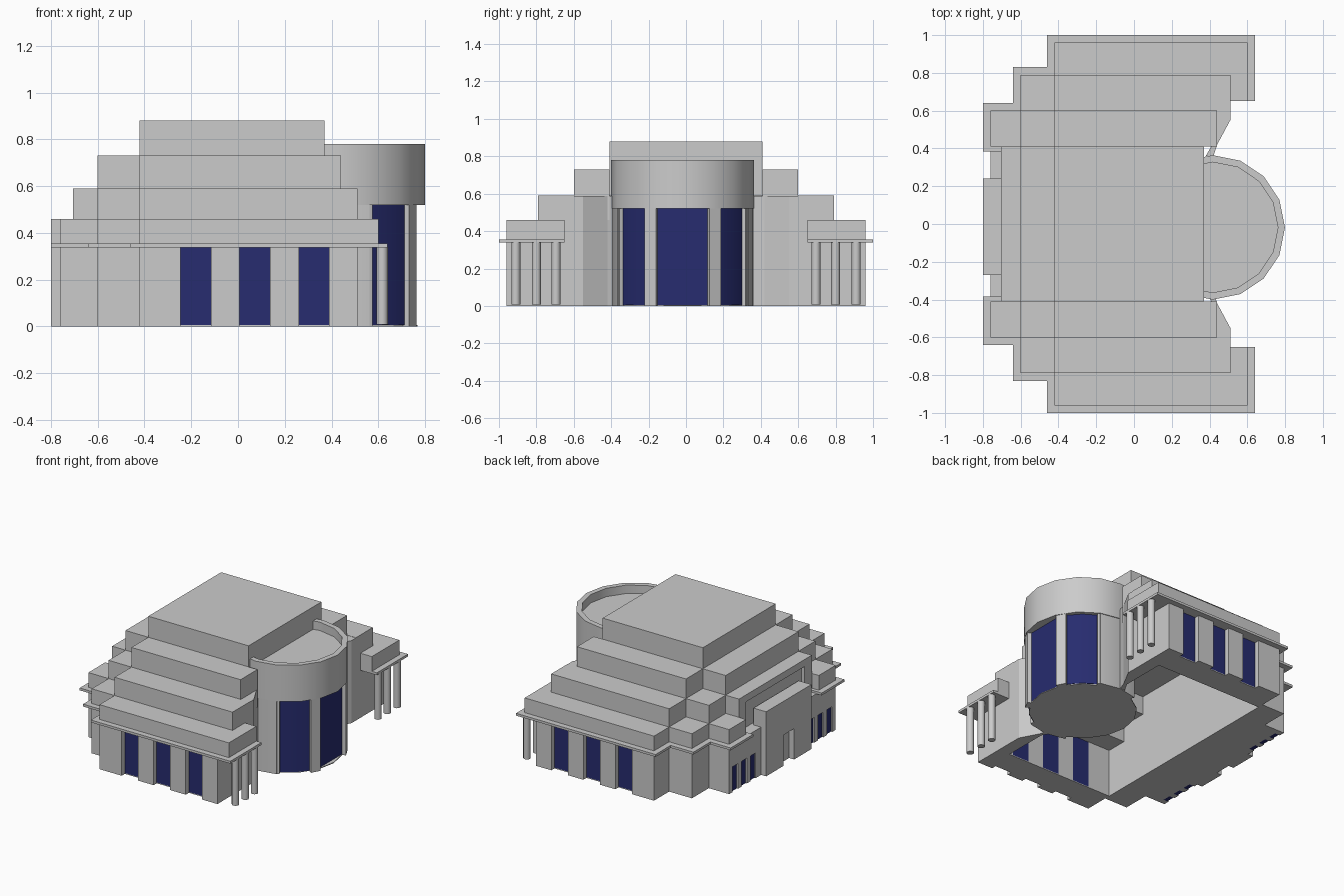
import bpy, bmesh
from math import cos, sin, radians

if "Cube" in bpy.data.objects:
    bpy.data.objects.remove(bpy.data.objects["Cube"])

blue = bpy.data.materials.new("window_blue")
blue.diffuse_color = (0.02, 0.025, 0.16, 1)
blue.use_nodes = True
blue.node_tree.nodes["Principled BSDF"].inputs["Base Color"].default_value = blue.diffuse_color


def prism(name, pts, z0, z1, mat=None):
    """Closed solid: a plan outline raised from z0 to z1."""
    bm = bmesh.new()
    low = [bm.verts.new((x, y, z0)) for x, y in pts]
    top = [bm.verts.new((x, y, z1)) for x, y in pts]
    bm.faces.new(low)
    bm.faces.new(top)
    for k in range(len(pts)):
        bm.faces.new((low[k - 1], low[k], top[k], top[k - 1]))
    bmesh.ops.recalc_face_normals(bm, faces=bm.faces[:])
    me = bpy.data.meshes.new(name)
    bm.to_mesh(me)
    bm.free()
    ob = bpy.data.objects.new(name, me)
    bpy.context.collection.objects.link(ob)
    if mat:
        me.materials.append(mat)
    return ob


def box(name, x0, x1, y0, y1, z0, z1, mat=None):
    return prism(name, [(x0, y0), (x1, y0), (x1, y1), (x0, y1)], z0, z1, mat)


def both(name, x0, x1, y0, y1, z0, z1, mat=None):
    """Box on +y and its twin on -y."""
    for s in (1, -1):
        box(name, x0, x1, s * y0, s * y1, z0, z1, mat)


def smooth(ob, angle=30):
    bpy.ops.object.select_all(action='DESELECT')
    bpy.context.view_layer.objects.active = ob
    ob.select_set(True)
    bpy.ops.object.shade_smooth_by_angle(angle=radians(angle))


def gaps(lo, hi, centres, half):
    """Solid spans left between windows."""
    edges = [lo] + [e for c in centres for e in (c - half, c + half)] + [hi]
    return list(zip(edges[::2], edges[1::2]))


# Central stepped roof
box("top_block", -0.42, 0.37, -0.41, 0.41, 0.59, 0.88)
box("back_tier_upper", -0.60, -0.42, -0.41, 0.41, 0.34, 0.73)
both("side_tier_upper", -0.42, 0.44, 0.41, 0.60, 0.46, 0.73)
both("side_tier_lower", -0.42, 0.51, 0.60, 0.79, 0.34, 0.59)
both("corner_tier_upper", -0.60, -0.42, 0.41, 0.60, 0.34, 0.59)
both("corner_tier_side", -0.60, -0.42, 0.60, 0.79, 0.0, 0.46)
both("corner_tier_back", -0.76, -0.60, 0.41, 0.60, 0.34, 0.46)

# Framed panel above the rear portal
box("back_tier_lower", -0.68, -0.60, -0.41, 0.41, 0.34, 0.59)
both("panel_frame_side", -0.705, -0.68, 0.33, 0.41, 0.34, 0.59)
box("panel_frame_top", -0.705, -0.68, -0.33, 0.33, 0.54, 0.59)

# Side wings: parapet, ledge, piers and tall windows
both("wing_parapet", -0.42, 0.60, 0.75, 0.96, 0.34, 0.46)
both("wing_parapet_end", 0.44, 0.60, 0.65, 0.75, 0.34, 0.46)
both("wing_ledge", -0.46, 0.64, 0.79, 1.0, 0.338, 0.355)
both("wing_ledge_end", 0.44, 0.64, 0.65, 0.79, 0.338, 0.355)
both("corner_ledge", -0.64, -0.42, 0.60, 0.83, 0.338, 0.355)
both("back_ledge", -0.80, -0.60, 0.385, 0.64, 0.338, 0.355)
wing_x = (-0.18, 0.072, 0.325)
for a, b in gaps(-0.42, 0.51, wing_x, 0.065):
    both("wing_pier", a, b, 0.75, 0.96, 0, 0.34)
for x in wing_x:
    both("wing_window", x - 0.065, x + 0.065, 0.75, 0.925, 0.006, 0.338, blue)
    both("wing_sill", x - 0.065, x + 0.065, 0.75, 0.925, 0, 0.006)

# Splayed walls beside the round bay
for s in (1, -1):
    pts = [(0.51, 0.79), (0.51, 0.55), (0.44, 0.42), (0.42, 0.36), (0.38, 0.36), (0.42, 0.43), (0.42, 0.79)]
    prism("splayed_wall", [(x, s * y) for x, y in pts], 0, 0.588)

# Porch columns
for s in (1, -1):
    for y in (0.695, 0.80, 0.91):
        pts = [(0.617 + 0.024 * cos(radians(30 * k)), s * y + 0.024 * sin(radians(30 * k)))
               for k in range(12)]
        smooth(prism("porch_column", pts, 0.008, 0.34), 40)

# Rear block with small windows
rear_y = (0.33, 0.43, 0.53)
box("rear_block", -0.72, -0.42, -0.60, 0.60, 0, 0.34)
both("rear_lintel", -0.76, -0.72, 0.0, 0.60, 0.18, 0.34)
for a, b in gaps(0.0, 0.60, rear_y, 0.03):
    both("rear_pier", -0.76, -0.72, a, b, 0, 0.18)
for y in rear_y:
    both("rear_window", -0.75, -0.72, y - 0.03, y + 0.03, 0, 0.18, blue)

# Rear portal with doorway
box("portal_jamb", -0.80, -0.70, -0.27, -0.075, 0, 0.46)
box("portal_jamb", -0.80, -0.70, 0.045, 0.24, 0, 0.46)
box("portal_lintel", -0.80, -0.70, -0.075, 0.045, 0.22, 0.46)

# Round bay
CX, CY = 0.417, -0.018


def arc(r, a0, a1, n):
    return [(CX + r * cos(radians(a0 + (a1 - a0) * k / n)),
             CY + r * sin(radians(a0 + (a1 - a0) * k / n))) for k in range(n + 1)]


def sector(name, r0, r1, a0, a1, n, z0, z1, mat=None):
    return prism(name, arc(r1, a0, a1, n) + arc(r0, a1, a0, n), z0, z1, mat)


def disc(name, r, z0, z1):
    return prism(name, arc(r, 0, 360, 16)[:-1], z0, z1)


smooth(sector("bay_drum", 0.345, 0.382, -112.5, 112.5, 10, 0.52, 0.78))
disc("bay_roof", 0.35, 0.52, 0.72)
disc("bay_core", 0.29, 0.004, 0.53)
disc("bay_floor", 0.35, 0, 0.006)
sector("bay_window_centre", 0.28, 0.355, -25, 25, 1, 0.006, 0.522, blue)
for s in (1, -1):
    sector("bay_pier", 0.28, 0.375, s * 22.5, s * 33, 1, 0, 0.522)
    smooth(sector("bay_window_side", 0.28, 0.352, s * 33, s * 66, 2, 0.006, 0.522, blue))
    smooth(sector("bay_wall", 0.28, 0.377, s * 67.5, s * 112.5, 2, 0, 0.522))
    sector("bay_jamb", 0.28, 0.372, s * 65, s * 67.5, 1, 0, 0.522)
